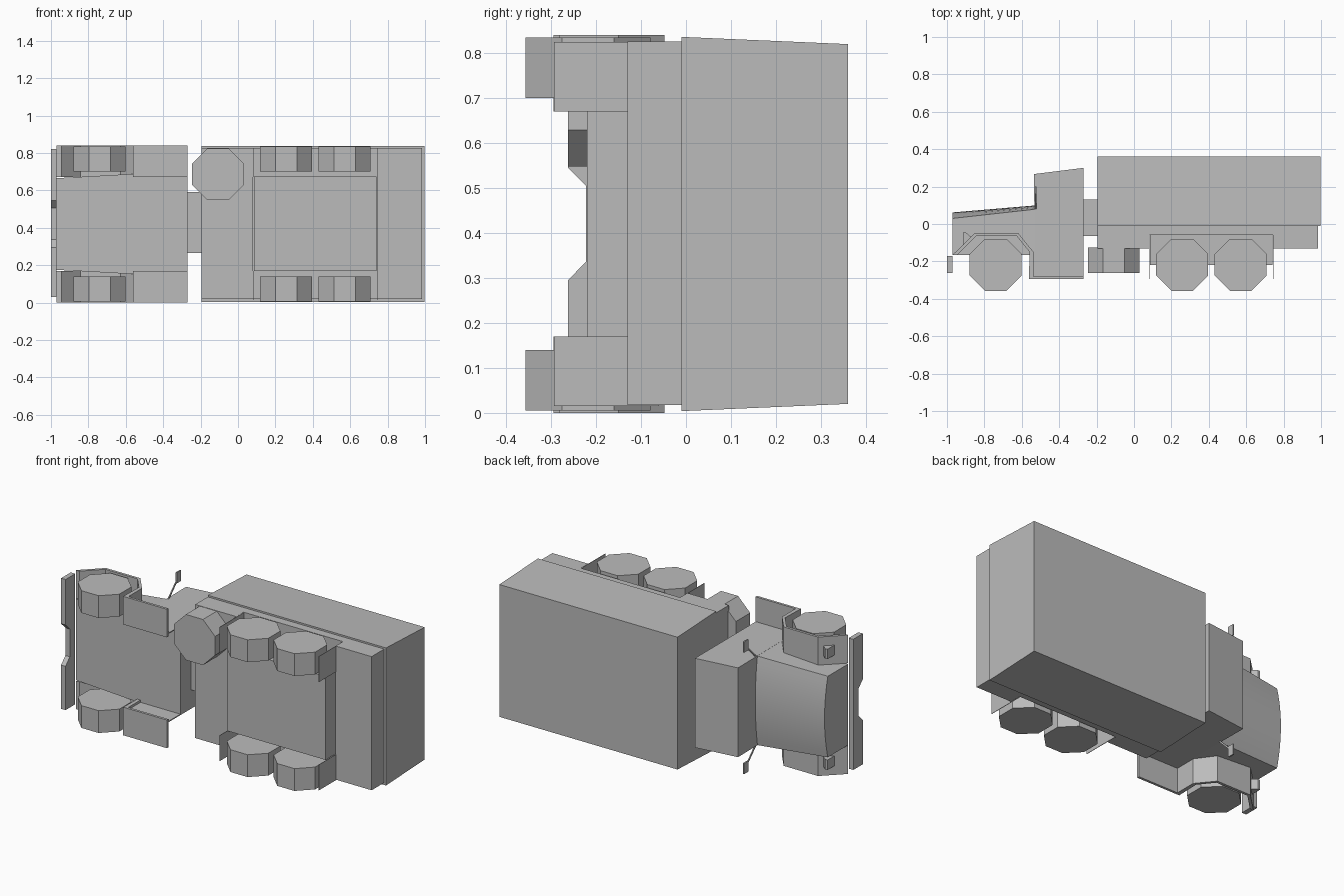
import bpy, bmesh, math
from mathutils import Vector

if "Cube" in bpy.data.objects:
    bpy.data.objects.remove(bpy.data.objects["Cube"], do_unlink=True)

grey = bpy.data.materials.new("plain grey")
grey.use_nodes = True
COLOUR = (0.5, 0.5, 0.5, 1)
grey.diffuse_color = COLOUR
grey.node_tree.nodes["Principled BSDF"].inputs["Base Color"].default_value = COLOUR

MID = 0.42  # the truck lies on its side: length x, its up is y, its width is z


def loft(name, rings):
    """Closed solid through rings of equal point count."""
    bm = bmesh.new()
    loops = [[bm.verts.new(p) for p in ring] for ring in rings]
    for a, b in zip(loops, loops[1:]):
        for i in range(len(a)):
            j = (i + 1) % len(a)
            bm.faces.new((a[i], a[j], b[j], b[i]))
    bm.faces.new(loops[0][::-1])
    bm.faces.new(loops[-1])
    bmesh.ops.recalc_face_normals(bm, faces=bm.faces)
    mesh = bpy.data.meshes.new(name)
    bm.to_mesh(mesh)
    bm.free()
    mesh.materials.append(grey)
    obj = bpy.data.objects.new(name, mesh)
    bpy.context.collection.objects.link(obj)
    return obj


def prism(name, profile, axis, lo, hi):
    """Extrude a 2D profile along x, y or z."""
    def at(p, d):
        return {"x": (d, *p), "y": (p[0], d, p[1]), "z": (*p, d)}[axis]
    return loft(name, [[at(p, d) for p in profile] for d in (lo, hi)])


def box(name, x, y, z):
    return prism(name, [(x[0], y[0]), (x[1], y[0]), (x[1], y[1]), (x[0], y[1])], "z", *z)


def octagon(cx, cy, apothem):
    r = apothem / math.cos(math.pi / 8)
    return [(cx + r * math.cos(math.pi * (k + 0.5) / 4),
             cy + r * math.sin(math.pi * (k + 0.5) / 4)) for k in range(8)]


def both_sides(near, far):
    """Width ranges for the two sides, given distances from the middle."""
    return (("left", 1, MID + near, MID + far), ("right", -1, MID - far, MID - near))


# Cargo body, bed and frame
prism("cargo_box", [(-0.01, 0.004), (0.36, 0.02), (0.36, 0.82), (-0.01, 0.836)], "x", -0.195, 0.997)
prism("cargo_bed", [(-0.195, 0), (-0.195, -0.13), (0.08, -0.13), (0.08, -0.06),
                    (0.745, -0.06), (0.745, -0.13), (0.985, -0.13), (0.985, 0)], "z", 0.018, 0.826)
box("frame", (0.085, 0.74), (-0.22, -0.05), (0.17, 0.675))
box("cab_connector", (-0.28, -0.19), (-0.065, 0.13), (0.265, 0.59))

# Cab and crowned hood
prism("cab", [(-0.53, -0.165), (-0.27, -0.165), (-0.27, 0.3), (-0.535, 0.267)], "z", MID - 0.27, MID + 0.27)


def hood_ring(x, half, side, crown):
    arc = [i / 6 for i in range(-6, 7)]
    return ([(x, -0.165, MID - half)]
            + [(x, side + (crown - side) * (1 - t * t), MID + half * t) for t in arc]
            + [(x, -0.165, MID + half)])


hood = loft("hood", [hood_ring(-0.97, 0.245, 0.03, 0.062), hood_ring(-0.52, 0.27, 0.08, 0.1)])
bpy.context.view_layer.objects.active = hood
hood.select_set(True)
bpy.ops.object.shade_smooth_by_angle(angle=math.radians(30))
hood.select_set(False)

# Bumper with a notch in its lower edge
prism("front_bumper", [(-0.17, 0.03), (-0.262, 0.03), (-0.262, 0.295), (-0.222, 0.337),
                       (-0.222, 0.505), (-0.262, 0.545), (-0.262, 0.82), (-0.17, 0.82)], "x", -1, -0.97)

# Folded strip: step, riser and wheel arch
strip = [(-0.27, -0.28), (-0.537, -0.28), (-0.537, -0.15), (-0.62, -0.048), (-0.85, -0.048), (-0.97, -0.165),
         (-0.945, -0.165), (-0.843, -0.064), (-0.628, -0.064), (-0.558, -0.15), (-0.562, -0.295), (-0.27, -0.295)]
for side, s, lo, hi in both_sides(0.25, 0.42):
    prism(side + "_fender", strip, "z", lo, hi)
for side, s, lo, hi in both_sides(0.264, 0.27):
    box(side + "_step_wall", (-0.56, -0.27), (-0.295, -0.16), (lo, hi))

# Headlights on the arch slope
for side, s, lo, hi in both_sides(0.305, 0.365):
    prism(side + "_headlight", [(-0.915, -0.115), (-0.915, -0.045), (-0.9, -0.045), (-0.87, -0.07)], "z", lo, hi)

# Mirrors on thin stalks
for side, s, lo, hi in both_sides(0.335, 0.4):
    box(side + "_mirror", (-0.529, -0.521), (0.16, 0.2), (lo, hi))
    prism(side + "_mirror_stalk", [(0.08, MID + s * 0.27), (0.17, MID + s * 0.36),
                                   (0.176, MID + s * 0.354), (0.086, MID + s * 0.264)], "x", -0.528, -0.522)

# Wheels and mudflaps
for side, s, lo, hi in both_sides(0.28, 0.415):
    for place, x in (("front", -0.74), ("middle", 0.257), ("rear", 0.57)):
        prism(f"{side}_{place}_wheel", octagon(x, -0.218, 0.139), "z", lo, hi)
for side, s, lo, hi in both_sides(0.25, 0.405):
    for place, x in (("front", 0.08), ("rear", 0.743)):
        box(f"{side}_{place}_mudflap", (x, x + 0.003), (-0.293, -0.06), (lo, hi))

# Spare wheel stowed flat under the bed
prism("spare_wheel", octagon(-0.108, 0.686, 0.138), "y", -0.262, -0.125)
